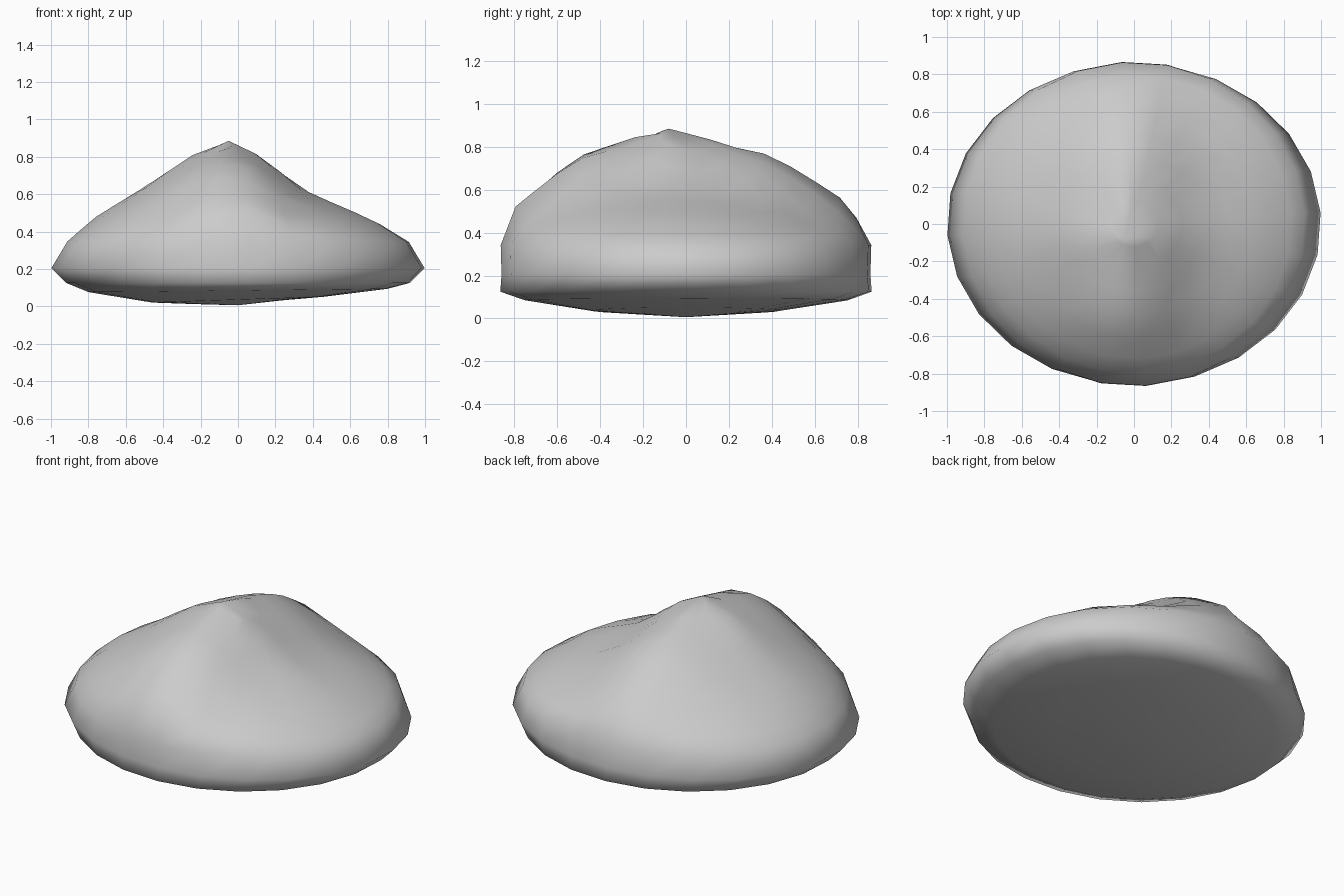
import bpy, bmesh, math

if "Cube" in bpy.data.objects:
    bpy.data.objects.remove(bpy.data.objects["Cube"])

SIDES = 24
RX, RY = 0.915, 0.866          # ellipse where the upper dome begins
BASE, PEAK = 0.342, 0.885

# Ridge cross-section along x, and ridge height along y
ACROSS = [(-0.92, 0.342), (-0.77, 0.475), (-0.5, 0.645), (-0.28, 0.795), (-0.05, 0.885),
          (0.15, 0.79), (0.34, 0.63), (0.52, 0.55), (0.73, 0.465), (0.92, 0.342)]
ALONG = [(-0.866, 0.342), (-0.8, 0.555), (-0.52, 0.775), (-0.08, 0.885),
         (0.39, 0.77), (0.76, 0.545), (0.866, 0.342)]


def sample(profile, t):
    for (a, za), (b, zb) in zip(profile, profile[1:]):
        if t <= b:
            return za + (zb - za) * max(0, (t - a) / (b - a))
    return profile[-1][1]


def top_z(x, y):
    chord = math.sqrt(max(1e-6, 1 - (y / RY) ** 2))
    across = sample(ACROSS, x / chord) - BASE
    along = (sample(ALONG, y) - BASE) / (PEAK - BASE)
    return BASE + across * along


def bottom_z(x, r):
    z = sample([(0, 0.008), (0.5, 0.036), (0.87, 0.085), (1, 0.125)], r)
    return max(0, z + 0.045 * x * (1 - r * r))


bm = bmesh.new()


def ring(rx, ry, height):
    verts = []
    for i in range(SIDES):
        a = math.tau * i / SIDES + 0.07
        x, y = rx * math.cos(a), ry * math.sin(a)
        verts.append(bm.verts.new((x, y, height(x, y))))
    return verts


# Rings from the underside, around the rim, up to the ridge
rings = [ring(0.92 * r, 0.868 * r, lambda x, y, r=r: bottom_z(x, r)) for r in (0.25, 0.5, 0.87, 1)]
rings.append(ring(1.0, 0.862, lambda x, y: 0.205))
rings += [ring(RX * r, RY * r, top_z) for r in (1, 0.92, 0.83, 0.7, 0.56, 0.42, 0.28, 0.14)]

for lo, hi in zip(rings, rings[1:]):
    for i in range(SIDES):
        j = (i + 1) % SIDES
        bm.faces.new((lo[i], lo[j], hi[j], hi[i]))

# Close the centre of the underside and the peak
low = bm.verts.new((0, 0, 0.006))
top = bm.verts.new((-0.05, -0.08, PEAK))
for i in range(SIDES):
    j = (i + 1) % SIDES
    bm.faces.new((low, rings[0][j], rings[0][i]))
    bm.faces.new((top, rings[-1][i], rings[-1][j]))
bmesh.ops.recalc_face_normals(bm, faces=bm.faces)
for f in bm.faces:
    f.smooth = True

mesh = bpy.data.meshes.new("ridged_stone")
bm.to_mesh(mesh)
bm.free()
stone = bpy.data.objects.new("ridged_stone", mesh)
bpy.context.collection.objects.link(stone)
